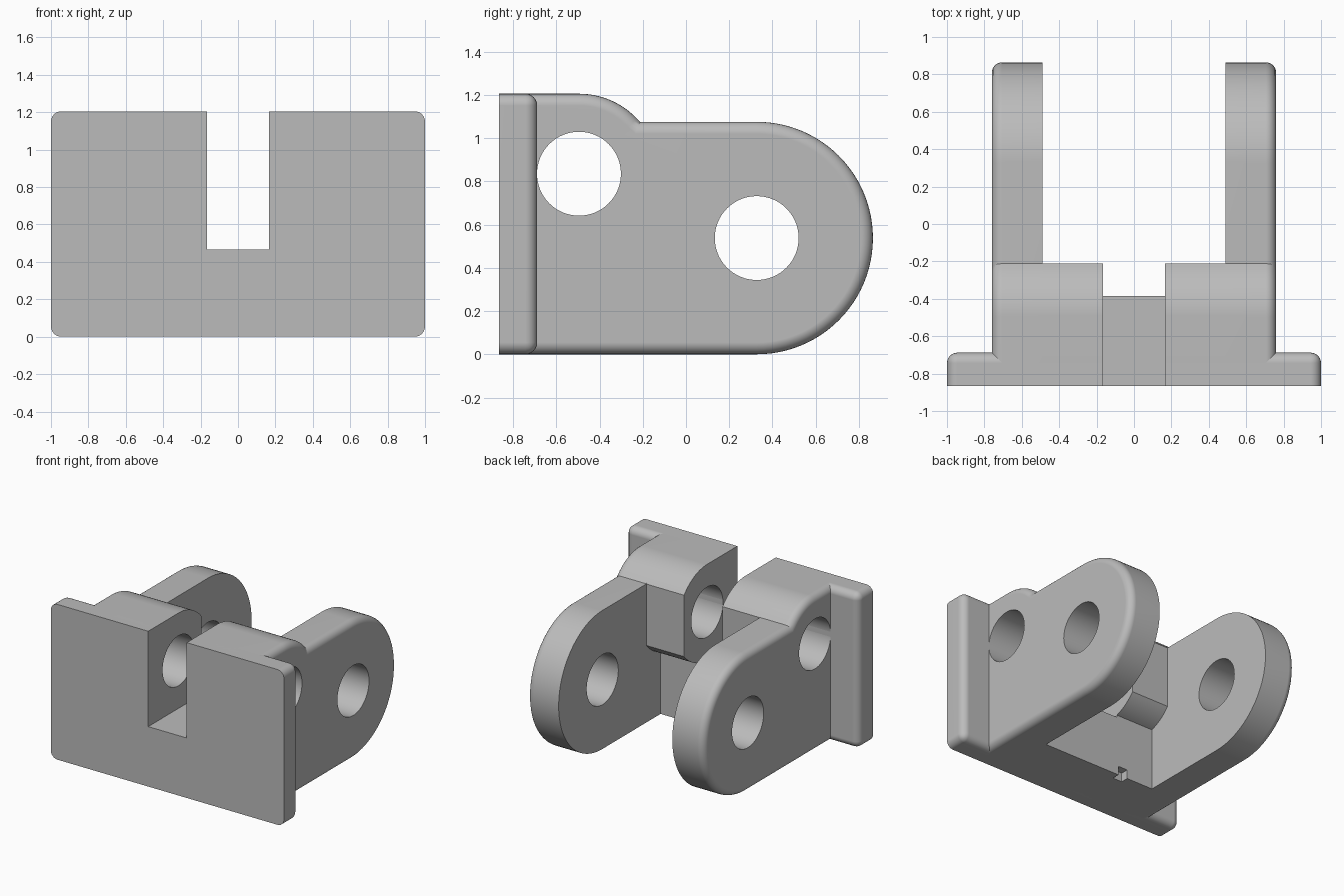
import bpy, bmesh, math
from mathutils import Matrix

if "Cube" in bpy.data.objects:
    bpy.data.objects.remove(bpy.data.objects["Cube"], do_unlink=True)

# One plain grey for the whole bracket
grey = bpy.data.materials.new("plain_grey")
grey.use_nodes = True
COLOUR = (0.5, 0.5, 0.5, 1)
grey.diffuse_color = COLOUR
grey.node_tree.nodes["Principled BSDF"].inputs["Base Color"].default_value = COLOUR

FRONT, BACK_OF_PLATE, WEB_BACK, LUG_BACK = -0.865, -0.688, -0.385, -0.212
TOP, EAR_TOP, FLOOR = 1.205, 1.075, 0.465
SLOT, EAR_IN, EAR_OUT = 0.165, 0.488, 0.76
LUG_HOLE, LUG_R = (-0.495, 0.835), 0.37
EAR_HOLE, EAR_R = (0.327, EAR_TOP / 2), EAR_TOP / 2
HOLE_R, FILLET = 0.194, 0.055
BODY_FRONT = FRONT + 0.06


def add_object(name, bm):
    bmesh.ops.recalc_face_normals(bm, faces=bm.faces)
    mesh = bpy.data.meshes.new(name)
    bm.to_mesh(mesh)
    bm.free()
    mesh.materials.append(grey)
    obj = bpy.data.objects.new(name, mesh)
    bpy.context.collection.objects.link(obj)
    return obj


def arc(centre, radius, start, end, steps):
    """Points on a circle in the side plane, angles in radians."""
    return [(centre[0] + radius * math.cos(start + (end - start) * i / steps),
             centre[1] + radius * math.sin(start + (end - start) * i / steps))
            for i in range(steps + 1)]


def prism(name, outline, x0, x1, fillet=0):
    """Extrude a side outline along x, rounding the rim at x1 except at the front."""
    bm = bmesh.new()
    face = bm.faces.new([bm.verts.new((x0, y, z)) for y, z in outline])
    new = bmesh.ops.extrude_face_region(bm, geom=[face])["geom"]
    for v in new:
        if isinstance(v, bmesh.types.BMVert):
            v.co.x = x1
    bmesh.ops.recalc_face_normals(bm, faces=bm.faces)
    if fillet:
        rim = [e for e in bm.edges
               if all(abs(v.co.x - x1) < 1e-5 for v in e.verts)
               and not all(abs(v.co.y - BODY_FRONT) < 1e-5 for v in e.verts)]
        bmesh.ops.bevel(bm, geom=rim, offset=fillet, segments=6, profile=0.5,
                        affect='EDGES', clamp_overlap=False)
    return add_object(name, bm)


def box(name, x0, x1, y0, y1, z0, z1):
    return prism(name, [(y0, z0), (y1, z0), (y1, z1), (y0, z1)], x0, x1)


def apply(obj, kind, **settings):
    mod = obj.modifiers.new(kind.lower(), kind)
    for key, value in settings.items():
        setattr(mod, key, value)
    bpy.ops.object.select_all(action='DESELECT')
    obj.select_set(True)
    bpy.context.view_layer.objects.active = obj
    bpy.ops.object.modifier_apply(modifier=mod.name)


def cut(obj, cutter):
    cutter.hide_render = True
    apply(obj, 'BOOLEAN', operation='DIFFERENCE', object=cutter, solver='EXACT')
    bpy.data.objects.remove(cutter, do_unlink=True)


def bore(obj, centre):
    """Round hole right across the bracket."""
    cut(obj, prism("hole_cutter", arc(centre, HOLE_R, 0, math.tau, 64)[:-1], -2, 2))


def mirror(obj):
    apply(obj, 'MIRROR', use_mirror_merge=False)


def finish(obj):
    bpy.ops.object.select_all(action='DESELECT')
    obj.select_set(True)
    bpy.context.view_layer.objects.active = obj
    bpy.ops.object.shade_smooth_by_angle(angle=math.radians(30))
    apply(obj, 'WEIGHTED_NORMAL', keep_sharp=True)


# Front plate: rounded everywhere except around its flat front face
plate = box("front_plate", -1, 1, FRONT, BACK_OF_PLATE, 0, TOP)
bm = bmesh.new()
bm.from_mesh(plate.data)
edges = [e for e in bm.edges if any(v.co.y > FRONT + 0.01 for v in e.verts)]
bmesh.ops.bevel(bm, geom=edges, offset=FILLET, segments=6, profile=0.5, affect='EDGES')
bm.to_mesh(plate.data)
bm.free()
cut(plate, box("slot_cutter", -SLOT, SLOT, -2, 2, FLOOR, 2))

# Shoulder curve shared by the ears and the lugs
upper = math.acos((LUG_BACK - LUG_HOLE[0]) / LUG_R)
shoulder = arc(LUG_HOLE, LUG_R, upper, math.pi / 2, 14)

# Side ears with round ends
ear_outline = ([(BODY_FRONT, 0)]
               + arc(EAR_HOLE, EAR_R, -math.pi / 2, math.pi / 2, 48)
               + [(LUG_BACK, EAR_TOP)] + shoulder[1:] + [(BODY_FRONT, TOP)])
ears = prism("side_ears", ear_outline, EAR_IN, EAR_OUT, FILLET)
mirror(ears)
bore(ears, EAR_HOLE)
bore(ears, LUG_HOLE)

# Inner lugs, overhanging the web with a rounded underside
under = -math.acos((WEB_BACK - LUG_HOLE[0]) / LUG_R)
lug_outline = ([(BODY_FRONT, 0), (WEB_BACK, 0)]
               + arc(LUG_HOLE, LUG_R, under, -upper, 12)
               + shoulder + [(BODY_FRONT, TOP)])
lugs = prism("inner_lugs", lug_outline, SLOT, EAR_IN)
mirror(lugs)
bore(lugs, LUG_HOLE)

# Small relief notch under the right lug
cut(lugs, box("notch_cutter", -0.26, -0.18, WEB_BACK - 0.06, 0, -0.1, 0.07))

# Web joining the lugs below the slot
web = box("centre_web", -SLOT, SLOT, BODY_FRONT, WEB_BACK, 0, FLOOR)

for part in (plate, ears, lugs, web):
    finish(part)
